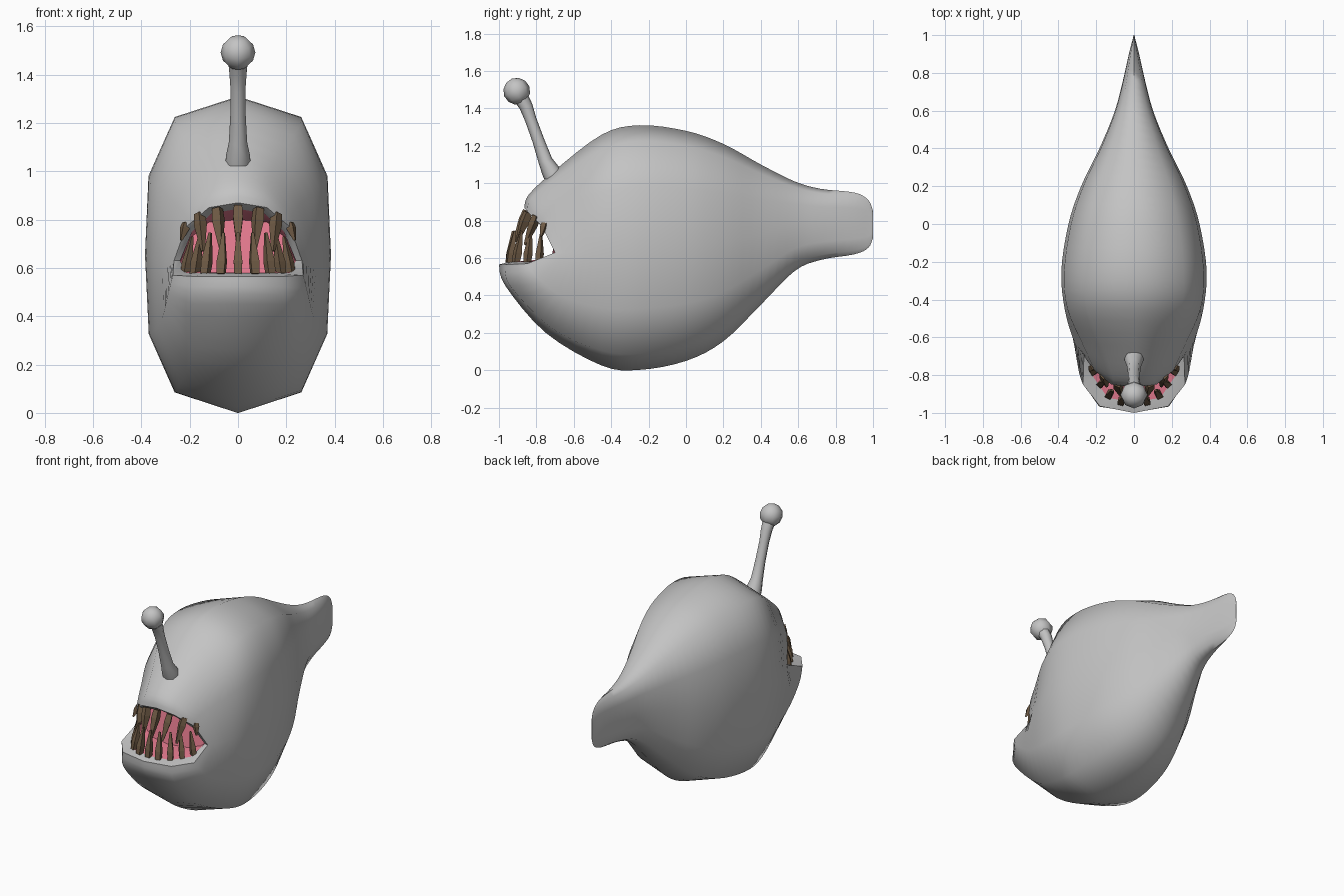
import bpy, bmesh, math
from mathutils import Vector

if "Cube" in bpy.data.objects:
    bpy.data.objects.remove(bpy.data.objects["Cube"])


def material(name, rgb):
    m = bpy.data.materials.new(name)
    m.diffuse_color = (*rgb, 1)
    m.use_nodes = True
    m.node_tree.nodes["Principled BSDF"].inputs["Base Color"].default_value = m.diffuse_color
    return m


SKIN = material("grey skin", (0.55, 0.55, 0.55))
MOUTH = material("pink mouth", (0.80, 0.20, 0.28))
TOOTH = material("brown tooth", (0.16, 0.105, 0.06))


def make_object(name, bm, mats, angle=None):
    bmesh.ops.recalc_face_normals(bm, faces=bm.faces)
    me = bpy.data.meshes.new(name)
    bm.to_mesh(me)
    bm.free()
    for m in mats:
        me.materials.append(m)
    ob = bpy.data.objects.new(name, me)
    bpy.context.collection.objects.link(ob)
    if angle:
        bpy.ops.object.select_all(action='DESELECT')
        ob.select_set(True)
        bpy.context.view_layer.objects.active = ob
        bpy.ops.object.shade_smooth_by_angle(angle=math.radians(angle))
    return ob


def loft(bm, rings, inner_from=None):
    """Skin a list of closed rings and cap both ends."""
    loops = [[bm.verts.new(p) for p in r] for r in rings]
    n = len(loops[0])
    for k, (a, b) in enumerate(zip(loops, loops[1:])):
        for i in range(n):
            f = bm.faces.new((a[i], a[(i + 1) % n], b[(i + 1) % n], b[i]))
            if inner_from is not None and k >= inner_from:
                f.material_index = 1
    bm.faces.new(loops[0])
    end = bm.faces.new(loops[-1])
    if inner_from is not None:
        end.material_index = 1


def mirrored(half):
    """Half ring from top to bottom, completed on the other side."""
    half = [Vector(p) for p in half]
    return half + [Vector((-p.x, p.y, p.z)) for p in half[-2:0:-1]]


def section(y, top, bottom, w):
    """Upright twelve-sided cross-section."""
    c, h = (top + bottom) / 2, (top - bottom) / 2
    shape = [(0, 1), (.68, .87), (.96, .5), (1, 0),
             (.96, -.5), (.68, -.87), (0, -1)]
    return mirrored([(w * x, y, c + h * z) for x, z in shape])


def spline(rings, steps):
    out = []
    for k in range(len(rings) - 1):
        quad = (rings[max(k - 1, 0)], rings[k], rings[k + 1],
                rings[min(k + 2, len(rings) - 1)])
        for s in range(steps):
            t = s / steps
            out.append([b + .5 * t * (c - a + t * (2 * a - 5 * b + 4 * c - d
                        + t * (3 * (b - c) + d - a)))
                        for a, b, c, d in zip(*quad)])
    return out + [rings[-1]]


# Body: tail to full belly as upright sections
outer = [section(*s) for s in [
    (1.0, .85, .71, .002), (.975, .91, .655, .008), (.90, .95, .62, .027),
    (.72, .97, .59, .068), (.58, 1.01, .53, .108), (.40, 1.10, .35, .183),
    (.20, 1.21, .155, .28), (0, 1.28, .05, .347), (-.25, 1.31, .002, .385),
    (-.45, 1.26, .025, .367)]]
# Head: rings bend forward around the jaw until they meet the lip
outer += [mirrored(r) for r in [
    [(0, -.70, 1.07), (.15, -.69, 1.03), (.265, -.65, .87), (.325, -.60, .63),
     (.315, -.65, .39), (.20, -.71, .22), (0, -.75, .20)],
    [(0, -.84, .94), (.11, -.825, .92), (.22, -.75, .82), (.285, -.67, .63),
     (.29, -.79, .49), (.19, -.94, .45), (0, -.965, .45)],
    [(0, -.865, .87), (.12, -.85, .85), (.215, -.77, .77), (.265, -.70, .63),
     (.27, -.85, .57), (.18, -.965, .565), (0, -1.0, .565)]]]
body_rings = spline(outer, 4)
# Lip thickness, then the pink cavity
lip_index = len(body_rings)
body_rings += [mirrored(r) for r in [
    [(0, -.83, .845), (.11, -.82, .825), (.19, -.755, .75), (.24, -.695, .63),
     (.215, -.81, .58), (.14, -.92, .58), (0, -.945, .58)],
    [(0, -.70, .80), (.12, -.69, .79), (.19, -.66, .73), (.235, -.65, .63),
     (.20, -.68, .60), (.13, -.72, .585), (0, -.74, .58)]]]
bm = bmesh.new()
loft(bm, body_rings, lip_index)
make_object("body", bm, [SKIN, MOUTH], 62)


# Lure: flared stalk leaning forward
path = [(-.70, 1.02, .052), (-.722, 1.065, .050), (-.752, 1.12, .038),
        (-.79, 1.23, .032), (-.83, 1.34, .031), (-.855, 1.41, .036),
        (-.89, 1.47, .042)]
lean = Vector((0, -.37, .93)).normalized()
side = Vector((1, 0, 0))
fwd = side.cross(lean)
bm = bmesh.new()
loft(bm, [[Vector((0, y, z)) + r * (side * math.cos(a) + fwd * math.sin(a))
           for a in [math.tau * i / 8 for i in range(8)]]
          for y, z, r in path])
make_object("lure_stalk", bm, [SKIN], 60)

# Lure bulb
bm = bmesh.new()
bmesh.ops.create_uvsphere(bm, u_segments=8, v_segments=6, radius=.072)
bulb = make_object("lure_bulb", bm, [SKIN], 60)
bulb.location = (0, -.905, 1.492)
bulb.rotation_euler = (math.radians(22), 0, 0)


def add_tooth(bm, root, tip, width):
    """Four-sided tapered tooth with a blunt tip."""
    root, tip = Vector(root), Vector(tip)
    axis = (tip - root).normalized()
    out = Vector((root.x, root.y + .65, 0)).normalized()
    u = out.cross(axis).normalized()
    v = axis.cross(u)
    rings = []
    for t, r in [(0, .85), (.3, 1), (1, .3)]:
        c = root.lerp(tip, t)
        rings.append([c + width * r * (u * i + v * j)
                      for i, j in [(1, 1), (-1, 1), (-1, -1), (1, -1)]])
    loft(bm, rings)


def tooth_row(name, rows):
    bm = bmesh.new()
    for root, tip, w in rows:
        for s in ((1, -1) if root[0] else (1,)):
            add_tooth(bm, (s * root[0], *root[1:]), (s * tip[0], *tip[1:]), w)
    make_object(name, bm, [TOOTH])


tooth_row("upper_teeth", [
    ((0, -.855, .855), (0, -.92, .69), .020),
    ((.085, -.845, .845), (.072, -.905, .685), .020),
    ((.16, -.80, .825), (.145, -.86, .67), .019),
    ((.215, -.755, .785), (.235, -.775, .715), .015)])

tooth_row("lower_teeth", [
    ((0, -.95, .575), (0, -.925, .745), .018),
    ((.07, -.945, .575), (.06, -.915, .745), .018),
    ((.135, -.91, .575), (.115, -.88, .745), .018),
    ((.18, -.85, .575), (.155, -.83, .74), .017),
    ((.22, -.785, .575), (.19, -.775, .73), .016)])
